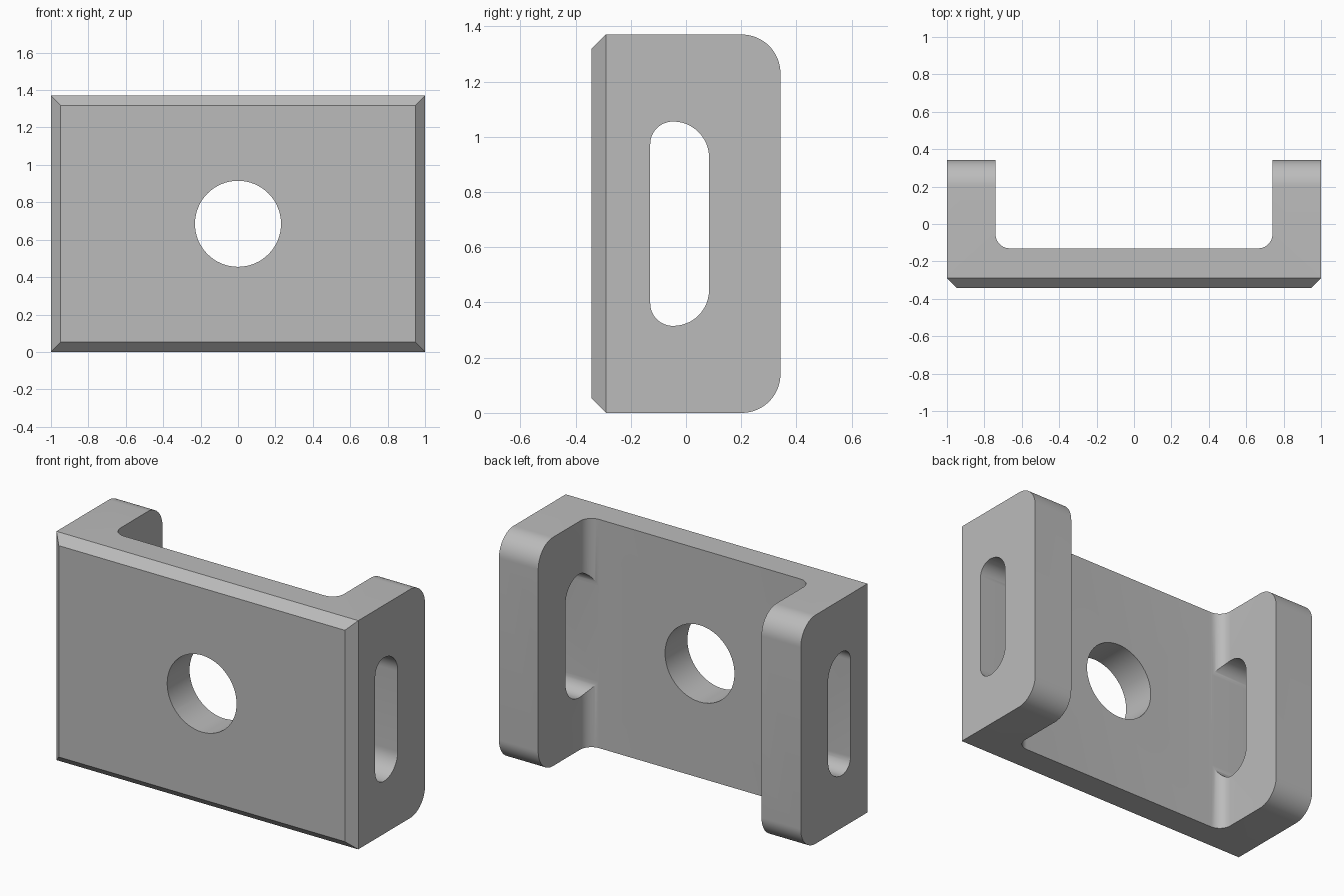
import bpy, bmesh
from math import sin, cos, pi, radians
from mathutils import Vector

if "Cube" in bpy.data.objects:
    bpy.data.objects.remove(bpy.data.objects["Cube"])

HALF_X, HALF_Y, HEIGHT = 1.0, 0.342, 1.37
CHAMFER, WEB_BACK, FLANGE_IN = 0.052, -0.13, 0.74
MID_Z = HEIGHT / 2

metal = bpy.data.materials.new("plain_grey")
metal.use_nodes = True
grey = (0.5, 0.5, 0.5, 1)
metal.diffuse_color = grey
metal.node_tree.nodes["Principled BSDF"].inputs["Base Color"].default_value = grey


def arc(cx, cy, r, start, end, steps=12):
    angles = [radians(start + (end - start) * i / steps) for i in range(steps + 1)]
    return [(cx + r * cos(a), cy + r * sin(a)) for a in angles]


def prism(name, outline, place, low, high):
    """Extrude a 2D outline from low to high; place maps (u, v, w) to x, y, z."""
    bm = bmesh.new()
    verts = [bm.verts.new(place(u, v, low)) for u, v in outline]
    face = bm.faces.new(verts)
    moved = bmesh.ops.extrude_face_region(bm, geom=[face])["geom"]
    shift = Vector(place(0, 0, high)) - Vector(place(0, 0, low))
    bmesh.ops.translate(bm, vec=shift, verts=[g for g in moved if isinstance(g, bmesh.types.BMVert)])
    bmesh.ops.recalc_face_normals(bm, faces=bm.faces)
    mesh = bpy.data.meshes.new(name)
    bm.to_mesh(mesh)
    bm.free()
    mesh.materials.append(metal)
    obj = bpy.data.objects.new(name, mesh)
    bpy.context.collection.objects.link(obj)
    return obj


def combine(target, tool, operation):
    bpy.context.view_layer.objects.active = target
    mod = target.modifiers.new(operation.lower(), "BOOLEAN")
    mod.operation, mod.solver, mod.object = operation, "EXACT", tool
    bpy.ops.object.modifier_apply(modifier=mod.name)
    bpy.data.objects.remove(tool)


def along_x(u, v, w): return (w, u, v)
def along_y(u, v, w): return (u, w, v)
def along_z(u, v, w): return (u, v, w)


# U-shaped plan with chamfered front and filleted inner corners
fillet = 0.075
half = [(HALF_X - CHAMFER, -HALF_Y), (HALF_X, -HALF_Y + CHAMFER), (HALF_X, HALF_Y), (FLANGE_IN, HALF_Y)]
half += arc(FLANGE_IN - fillet, WEB_BACK + fillet, fillet, 0, -90)
plan = half + [(-x, y) for x, y in reversed(half)]
bracket = prism("bracket", plan, along_z, -0.1, HEIGHT + 0.1)

# Side outline: chamfered front, rounded back
r = 0.14
upper = arc(HALF_Y - r, HEIGHT - r, r, 0, 90, 16)
upper += [(-HALF_Y + CHAMFER, HEIGHT), (-HALF_Y, HEIGHT - CHAMFER)]
side = upper + [(y, HEIGHT - z) for y, z in reversed(upper)]
combine(bracket, prism("side_outline", side, along_x, -1.2, 1.2), "INTERSECT")

# Slot through both flanges, with tighter corners toward the web
front_r, back_r, front_y, top_z = 0.082, 0.13, WEB_BACK - 0.002 + 0.0025, 1.055
upper = arc(front_y + front_r + 0.001, top_z - back_r, back_r, 0, 90)
upper += arc(front_y + front_r, top_z - front_r, front_r, 90, 180)
slot = upper + [(y, HEIGHT - z) for y, z in reversed(upper)]
combine(bracket, prism("slot_cutter", slot, along_x, -1.2, 1.2), "DIFFERENCE")

# Round hole through the web
hole = arc(0, MID_Z, 0.23, 0, 360, 64)[:-1]
combine(bracket, prism("hole_cutter", hole, along_y, -0.6, 0.1), "DIFFERENCE")

bpy.ops.object.select_all(action="DESELECT")
bracket.select_set(True)
bpy.context.view_layer.objects.active = bracket
bpy.ops.object.shade_smooth_by_angle(angle=radians(25))
